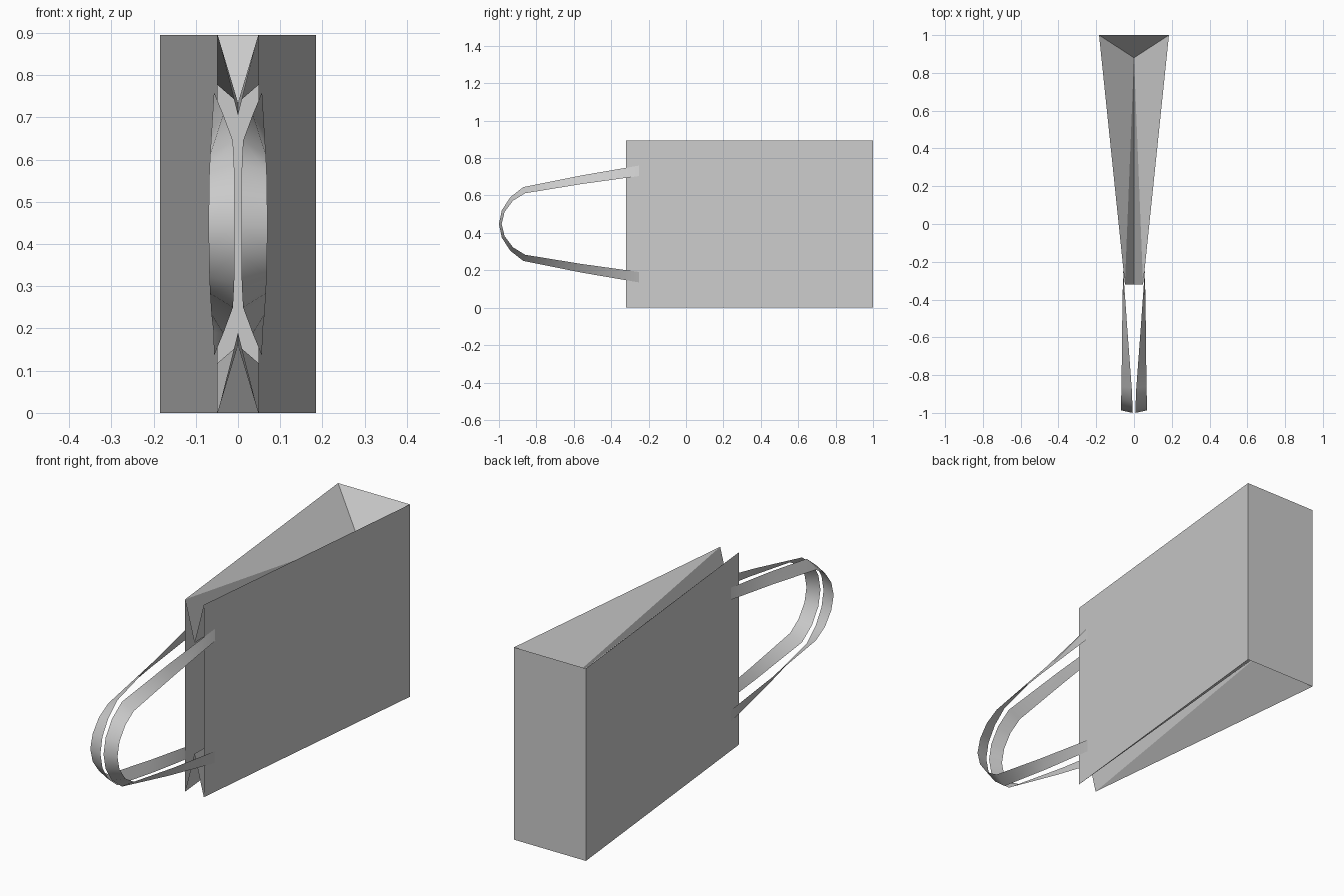
import bpy

if "Cube" in bpy.data.objects:
    bpy.data.objects.remove(bpy.data.objects["Cube"])

H = 0.895          # bag width along z (it lies on its narrow side)
MID = H / 2


def make(name, verts, faces):
    mesh = bpy.data.meshes.new(name)
    mesh.from_pydata(verts, [], faces)
    mesh.validate()
    obj = bpy.data.objects.new(name, mesh)
    bpy.context.collection.objects.link(obj)
    bpy.ops.object.select_all(action='DESELECT')
    bpy.context.view_layer.objects.active = obj
    obj.select_set(True)
    bpy.ops.object.mode_set(mode='EDIT')
    bpy.ops.mesh.select_all(action='SELECT')
    bpy.ops.mesh.normals_make_consistent(inside=False)
    bpy.ops.object.mode_set(mode='OBJECT')
    bpy.ops.object.shade_smooth_by_angle(angle=0.52)
    return obj


# Bag body: paper sheet with open mouth at -y and folded-in gussets
verts = []
for flip in (False, True):
    for x, y, z in [(-0.048, -0.32, H), (0.048, -0.32, H),
                    (-0.185, 1.0, H), (0.185, 1.0, H),
                    (0, 0.88, 0.735), (0, -0.32, 0.705)]:
        verts.append((x, y, H - z if flip else z))
faces = [(1, 7, 9, 3), (0, 2, 8, 6), (2, 3, 9, 8)]       # two sides and base
for o in (0, 6):                                         # gussets
    faces += [(o + 2, o + 4, o + 3)]
    for front, back in ((0, 2), (1, 3)):
        faces += [(o + front, o + back, o + 4), (o + front, o + 4, o + 5)]
make("bag_body", verts, faces)

# Handles: twisted strap, half profile of (upper edge, lower edge) pairs
half = [((0.057, -0.25, 0.760), (0.058, -0.25, 0.704)),
        ((0.035, -0.56, 0.707), (0.063, -0.56, 0.661)),
        ((0.012, -0.87, 0.645), (0.066, -0.86, 0.612)),
        ((0.009, -0.94, 0.590), (0.068, -0.925, 0.572)),
        ((0.008, -0.985, 0.520), (0.069, -0.97, 0.512)),
        ((0.008, -1.0, MID), (0.070, -0.986, MID))]
pairs = half + [tuple((x, y, H - z) for x, y, z in p) for p in half[-2::-1]]
for side, name in ((1, "handle_right"), (-1, "handle_left")):
    pts = [(side * x, y, z) for pair in pairs for x, y, z in pair]
    quads = [(2 * i, 2 * i + 1, 2 * i + 3, 2 * i + 2) for i in range(len(pairs) - 1)]
    make(name, pts, quads)
